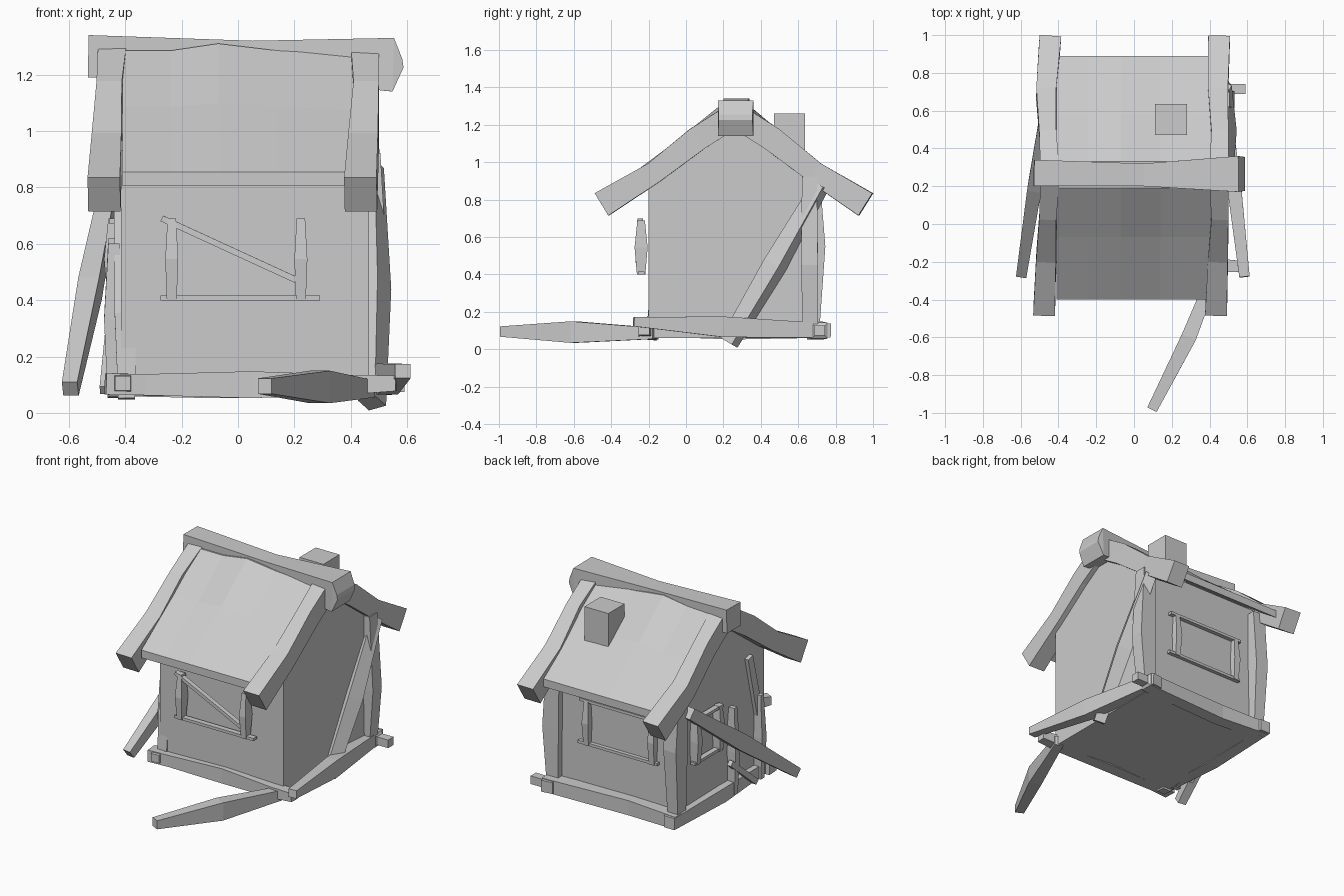
import bpy, bmesh
from mathutils import Vector


def finish(name, bm):
    bmesh.ops.recalc_face_normals(bm, faces=bm.faces)
    me = bpy.data.meshes.new(name)
    bm.to_mesh(me)
    bm.free()
    ob = bpy.data.objects.new(name, me)
    bpy.context.collection.objects.link(ob)
    return ob


def loft(name, rings):
    """Skin closed rings of equal length and cap both ends."""
    bm = bmesh.new()
    rows = [[bm.verts.new(p) for p in r] for r in rings]
    n = len(rows[0])
    for a, b in zip(rows, rows[1:]):
        for i in range(n):
            bm.faces.new((a[i], a[(i + 1) % n], b[(i + 1) % n], b[i]))
    bm.faces.new(rows[0])
    bm.faces.new(rows[-1])
    return finish(name, bm)


def beam(name, pts, sizes, up=(0, 0, 1)):
    """Crooked timber: rectangular section (width, height) at each point."""
    pts = [Vector(p) for p in pts]
    up = Vector(up)
    rings = []
    for i, p in enumerate(pts):
        d = (pts[min(i + 1, len(pts) - 1)] - pts[max(i - 1, 0)]).normalized()
        s = d.cross(up).normalized()
        n = s.cross(d)
        w, h = sizes[i] if isinstance(sizes, list) else sizes
        rings.append([p + s * w * a / 2 + n * h * b / 2
                      for a, b in ((-1, -1), (1, -1), (1, 1), (-1, 1))])
    return loft(name, rings)


def box(name, lo, hi):
    return loft(name, [[(lo[0], lo[1], z), (hi[0], lo[1], z),
                        (hi[0], hi[1], z), (lo[0], hi[1], z)] for z in (lo[2], hi[2])])


# House body: gabled profile along x
gable = [(-0.2, 0.06), (0.665, 0.06), (0.665, 0.96), (0.26, 1.24), (-0.2, 0.93)]
loft("house_body", [[(x, y, z) for y, z in gable] for x in (-0.415, 0.465)])

# Roof slab with a slightly wavy ridge
rings = []
for x, r in ((-0.41, 1.285), (-0.24, 1.285), (-0.07, 1.31), (0.14, 1.285), (0.41, 1.27)):
    prof = [(-0.4, 0.805), (-0.4, 0.855), (-0.07, 1.085 + (r - 1.285) * 0.6), (0.19, r),
            (0.33, r), (0.58, 1.085 + (r - 1.285) * 0.6), (0.89, 0.86), (0.89, 0.81), (0.26, 1.25)]
    rings.append([(x, y, z) for y, z in prof])
loft("roof", rings)

# Barge boards: front and rear slope on each gable
for side, xs in (("left", (-0.475, -0.465, -0.455, -0.445)),
                 ("right", (0.435, 0.445, 0.455, 0.45))):
    for end, s in (("front", -1), ("rear", 1)):
        k = 0.71 if s < 0 else 0.70
        x0 = xs[0] if s < 0 else xs[3]
        beam(f"{side}_{end}_barge_board",
             [(x0, 0.26 + s * k, 0.775), (xs[1], 0.26 + s * 0.43, 0.945),
              (xs[2], 0.26 + s * 0.2, 1.125), (xs[3], 0.26 + s * 0.02, 1.24)],
             [(0.115, 0.14), (0.105, 0.115), (0.09, 0.13), (0.1, 0.13)])

# Ridge beam, heavier at the right end
beam("ridge_beam",
     [(-0.53, 0.27, 1.265), (0.05, 0.26, 1.255), (0.55, 0.265, 1.235), (0.585, 0.265, 1.24)],
     [(0.14, 0.15), (0.12, 0.13), (0.19, 0.19), (0.18, 0.03)])

# Chimney
box("chimney", (0.11, 0.47, 0.95), (0.28, 0.635, 1.26))

# Ground beams
thin, thick = (0.055, 0.052), (0.085, 0.095)
beam("front_sill", [(-0.47, -0.215, 0.102), (-0.33, -0.205, 0.1), (0.05, -0.19, 0.1),
                    (0.4, -0.215, 0.1), (0.56, -0.225, 0.105)],
     [(0.08, 0.075), (0.075, 0.075), thick, (0.075, 0.07), (0.06, 0.055)])
beam("rear_sill", [(-0.45, 0.71, 0.1), (-0.1, 0.69, 0.1), (0.5, 0.715, 0.1), (0.51, 0.715, 0.1),
                   (0.59, 0.715, 0.1)],
     [(0.085, 0.08), thick, (0.085, 0.085), thin, thin])
beam("left_sill", [(-0.408, -0.265, 0.105), (-0.41, -0.2, 0.105), (-0.42, 0.25, 0.1),
                   (-0.415, 0.765, 0.1)], [thin, (0.07, 0.07), thick, (0.075, 0.075)])
beam("right_sill", [(0.585, -0.28, 0.148), (0.53, 0.2, 0.12), (0.455, 0.77, 0.1)],
     [(0.055, 0.05), (0.075, 0.11), (0.075, 0.075)])

# Corner posts
beam("rear_right_post", [(0.46, 0.665, 0.08), (0.475, 0.66, 0.45), (0.46, 0.66, 0.92)],
     [(0.08, 0.08), (0.115, 0.09), (0.09, 0.08)], (0, 1, 0))
beam("rear_left_post", [(-0.405, 0.67, 0.06), (-0.405, 0.685, 0.55), (-0.405, 0.67, 0.92)],
     [(0.07, 0.08), (0.09, 0.12), (0.09, 0.09)], (0, 1, 0))
beam("front_left_post", [(-0.395, -0.185, 0.05), (-0.4, -0.16, 0.35), (-0.415, -0.03, 0.87)],
     [(0.06, 0.06), (0.075, 0.06), (0.05, 0.05)], (0, 1, 0))

# Diagonal brace, leaning plank and fallen plank
beam("right_brace", [(0.475, 0.23, 0.035), (0.48, 0.475, 0.45), (0.47, 0.72, 0.875)],
     [(0.08, 0.07), (0.1, 0.09), (0.07, 0.07)], (0.9, 0, 1))
beam("leaning_plank", [(-0.595, -0.265, 0.085), (-0.525, 0.2, 0.44), (-0.46, 0.63, 0.77)],
     [(0.055, 0.06), (0.075, 0.1), (0.06, 0.07)])
beam("fallen_plank", [(0.095, -0.983, 0.095), (0.29, -0.6, 0.092), (0.46, -0.17, 0.085)],
     [(0.055, 0.055), (0.08, 0.115), (0.055, 0.06)])


# Window frames: two bowed uprights and rails
def upright(name, x, y, z0, z1, up=(0, 1, 0)):
    return beam(name, [(x, y, z0), (x, y, (z0 + z1) / 2), (x, y, z1)],
                [(0.035, 0.045), (0.046, 0.07), (0.03, 0.04)], up)


for end, y, dx in (("front", -0.24, 0), ("rear", 0.672, 0.005)):
    upright(end + "_window_upright_a", -0.235 - dx, y, 0.4, 0.69)
    upright(end + "_window_upright_b", 0.223 + dx, y, 0.4, 0.69)
    beam(end + "_window_sill", [(-0.275, y, 0.408), (0.29, y, 0.408)], (0.035, 0.018))
beam("front_fallen_lintel", [(-0.27, -0.245, 0.69), (0.205, -0.255, 0.472)], (0.03, 0.022))
beam("rear_window_lintel", [(-0.28, 0.675, 0.685), (0.28, 0.675, 0.685)], (0.035, 0.018))

# Left side window and doorway
for name, y, z0, z1 in (("window_a", 0.53, 0.4, 0.69), ("window_b", 0.3, 0.4, 0.69),
                        ("door_a", 0.15, 0.06, 0.62), ("door_b", -0.12, 0.06, 0.6)):
    upright(f"left_{name}_upright", -0.44, y, z0, z1, (1, 0, 0))
for name, z in (("sill", 0.41), ("lintel", 0.68)):
    beam("left_window_" + name, [(-0.44, 0.56, z), (-0.44, 0.27, z)], (0.035, 0.018))
beam("door_fallen_board", [(-0.455, 0.2, 0.28), (-0.475, -0.03, 0.08)], (0.03, 0.035))
